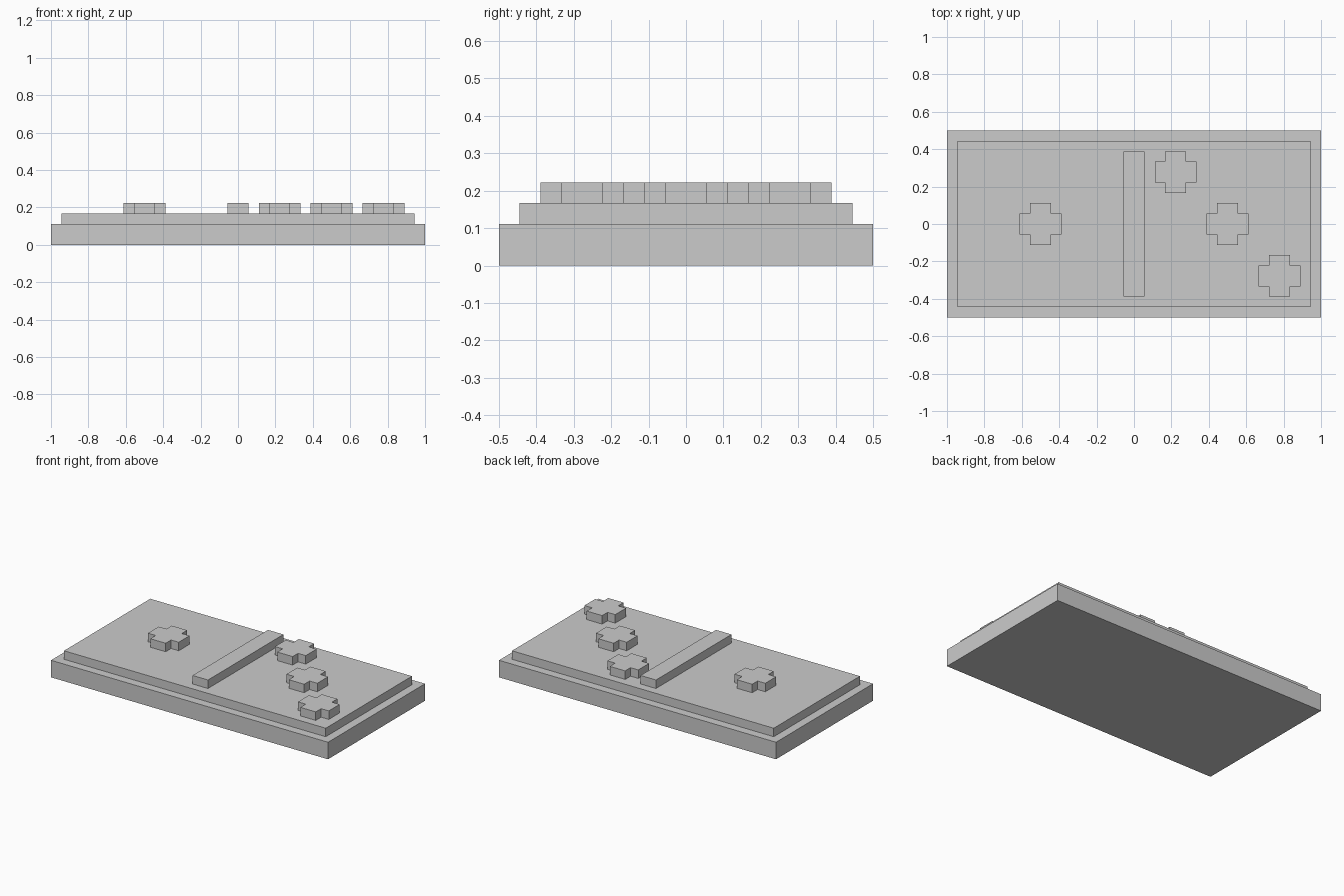
import bpy
import bmesh

if "Cube" in bpy.data.objects:
    bpy.data.objects.remove(bpy.data.objects["Cube"])

U = 1 / 18  # block size the whole model is built on


def prism(name, outline, z0, z1, centre=(0, 0)):
    """Extrude a flat outline (in block units) from z0 to z1."""
    bm = bmesh.new()
    verts = [bm.verts.new((x * U, y * U, 0)) for x, y in outline]
    face = bm.faces.new(verts)
    top = bmesh.ops.extrude_face_region(bm, geom=[face])["geom"]
    moved = [v for v in top if isinstance(v, bmesh.types.BMVert)]
    bmesh.ops.translate(bm, verts=moved, vec=(0, 0, (z1 - z0) * U))
    bmesh.ops.recalc_face_normals(bm, faces=bm.faces)
    mesh = bpy.data.meshes.new(name)
    bm.to_mesh(mesh)
    bm.free()
    obj = bpy.data.objects.new(name, mesh)
    obj.location = (centre[0] * U, centre[1] * U, z0 * U)
    bpy.context.collection.objects.link(obj)
    return obj


def rect(hx, hy):
    return [(-hx, -hy), (hx, -hy), (hx, hy), (-hx, hy)]


# Stepped tile body and centre divider
prism("tile_base", rect(18, 9), 0, 2)
prism("tile_face", rect(17, 8), 2, 3)
prism("divider_bar", rect(1, 7), 3, 4)

# Plus-shaped pips: one on the left half, a diagonal of three on the right
plus = [(-1, -2), (1, -2), (1, -1), (2, -1), (2, 1), (1, 1),
        (1, 2), (-1, 2), (-1, 1), (-2, 1), (-2, -1), (-1, -1)]
prism("pip_left", plus, 3, 4, (-9, 0))
for i in (-1, 0, 1):
    prism(f"pip_right_{i + 2}", plus, 3, 4, (9 + 5 * i, -5 * i))
